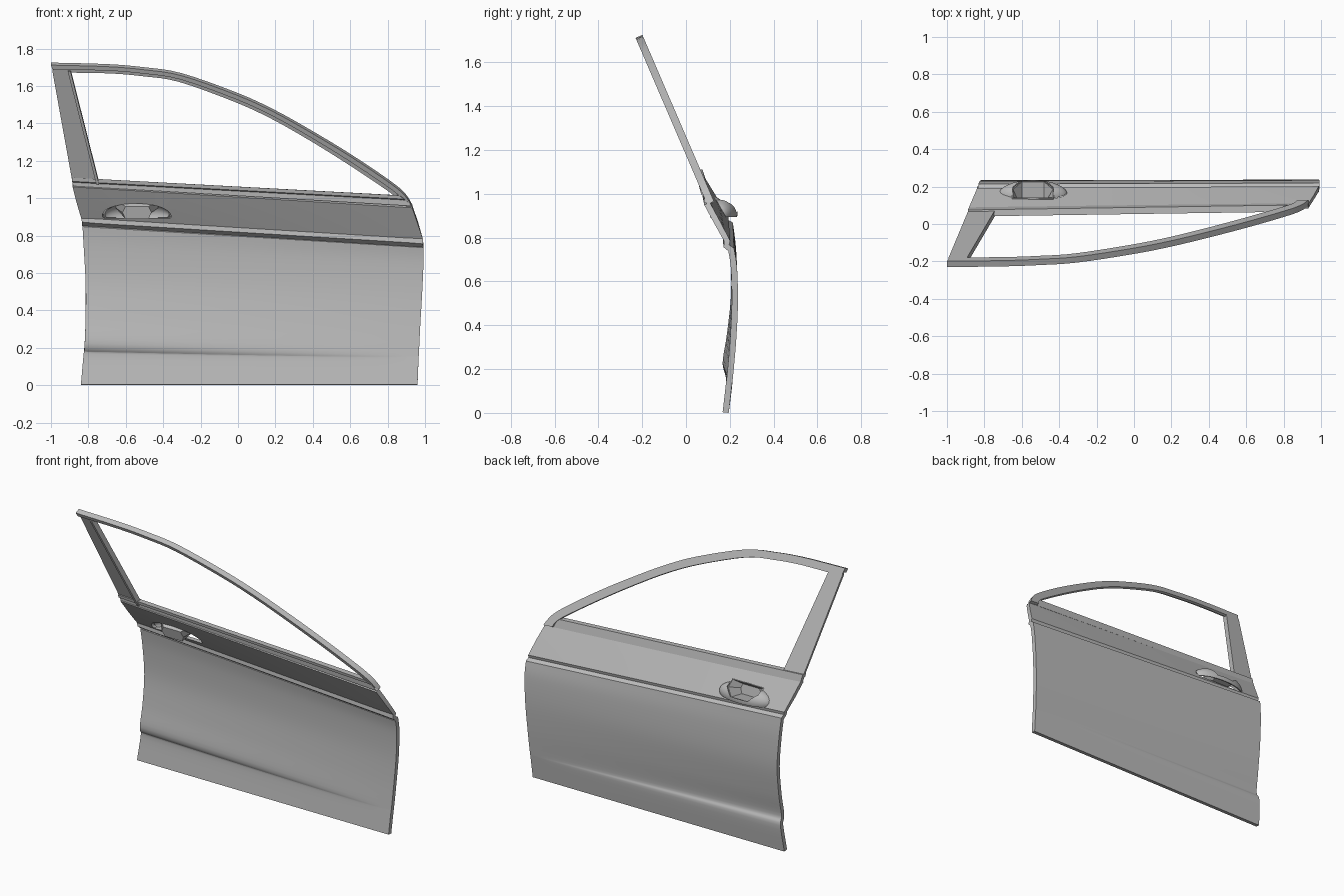
import bpy, bmesh
from mathutils import Vector, Matrix

old = bpy.data.objects.get("Cube")
if old:
    bpy.data.objects.remove(old)

grey = bpy.data.materials.new("plain grey")
grey.use_nodes = True
colour = (0.5, 0.5, 0.5, 1)
grey.diffuse_color = colour
grey.node_tree.nodes["Principled BSDF"].inputs["Base Color"].default_value = colour

INWARD = Vector((0, -0.92, -0.4))   # from the outer skin to the cabin


def add(name, bm):
    mesh = bpy.data.meshes.new(name)
    bmesh.ops.recalc_face_normals(bm, faces=bm.faces)
    bm.to_mesh(mesh)
    bm.free()
    mesh.materials.append(grey)
    obj = bpy.data.objects.new(name, mesh)
    bpy.context.collection.objects.link(obj)
    return obj


def loft(name, sections, cap=True, ring=True):
    """Skin a row of equal cross-sections."""
    bm = bmesh.new()
    rows = [[bm.verts.new(p) for p in s] for s in sections]
    n = len(rows[0])
    for a, b in zip(rows, rows[1:]):
        for i in range(n if ring else n - 1):
            j = (i + 1) % n
            bm.faces.new((a[i], a[j], b[j], b[i]))
    if cap:
        bm.faces.new(rows[0])
        bm.faces.new(rows[-1])
    return add(name, bm)


def spline(points, steps=4):
    """Smooth curve through points of any dimension."""
    pts = [points[0]] + points + [points[-1]]
    out = []
    for a, b, c, d in zip(pts, pts[1:], pts[2:], pts[3:]):
        for k in range(steps):
            t = k / steps
            out.append([q + 0.5 * t * (r - p + t * (2*p - 5*q + 4*r - s + t * (3*(q - r) + s - p)))
                        for p, q, r, s in zip(a, b, c, d)])
    return out + [list(points[-1])]


def cut(obj, cutter):
    mod = obj.modifiers.new("cut", 'BOOLEAN')
    mod.operation = 'DIFFERENCE'
    mod.solver = 'EXACT'
    mod.object = cutter
    cutter.hide_render = True


def thicken(obj, depth, offset=-1):
    mod = obj.modifiers.new("thickness", 'SOLIDIFY')
    mod.thickness = depth
    mod.offset = offset


def finish(obj, angle=0.5):
    """Apply the modifiers and smooth the gentle edges."""
    bpy.context.view_layer.update()
    graph = bpy.context.evaluated_depsgraph_get()
    mesh = bpy.data.meshes.new_from_object(obj.evaluated_get(graph))
    obj.modifiers.clear()
    obj.data = mesh
    bpy.ops.object.select_all(action='DESELECT')
    obj.select_set(True)
    bpy.context.view_layer.objects.active = obj
    bpy.ops.object.shade_smooth_by_angle(angle=angle)


# Door skin: rear edge x, y, z then front edge x, y, z, from the sill up
body = [
    (-.84, .195, 0, .96, .195, 0),
    (-.825, .214, .17, .965, .21, .13),
    (-.82, .195, .225, .967, .215, .17),
    (-.815, .215, .36, .975, .229, .33),
    (-.815, .234, .55, .985, .237, .5),
    (-.825, .229, .74, .992, .233, .66),
    (-.832, .214, .868, .992, .219, .752),
]
shoulder = [
    (-.834, .19, .882, .99, .197, .767),
    (-.838, .193, .9, .988, .202, .785),
    (-.862, .137, .99, .962, .155, .875),
    (-.884, .085, 1.075, .932, .108, .962),
]
COLUMNS = 24
grid = []
for r in spline(body, 5) + shoulder:
    rear, front = Vector(r[:3]), Vector(r[3:])
    grid.append([rear.lerp(front, i / COLUMNS) for i in range(COLUMNS + 1)])
skin = loft("door_skin", grid, cap=False, ring=False)
if sum(f.normal.y for f in skin.data.polygons) < 0:
    skin.data.flip_normals()
thicken(skin, 0.028)

# Window surround, lying on the leaning glass plane


def on_glass(x, z, depth=0):
    return Vector((x, 0.1 - 0.43 * (z - 1.03), z)) + INWARD * depth


FULL, THIN = 0.034, 0.016
# outer x, z then inner x, z along the roof rail
rail = [
    (-1, 1.725, -.985, 1.678), (-.7, 1.717, -.7, 1.674), (-.5, 1.7, -.505, 1.658),
    (-.3, 1.668, -.315, 1.628), (0, 1.562, -.02, 1.522), (.2, 1.47, .18, 1.43),
    (.4, 1.358, .378, 1.318), (.6, 1.237, .575, 1.196), (.8, 1.103, .765, 1.07),
    (.89, 1.03, .845, 1.01), (.932, .965, .87, .97),
]
sections = []
for ox, oz, ix, iz in spline(rail):
    mx, mz = (ox + ix) / 2, (oz + iz) / 2
    sections.append([on_glass(ox, oz), on_glass(ix, iz), on_glass(ix, iz, THIN),
                     on_glass(mx, mz, THIN), on_glass(mx, mz, FULL), on_glass(ox, oz, FULL)])
finish(loft("window_rail", sections))

sections = []
for ox, ix, z in ((-.993, -.895, 1.69), (-.884, -.742, 1.085)):
    lip = ix - 0.015
    sections.append([on_glass(ox, z), on_glass(ix, z), on_glass(ix, z, FULL),
                     on_glass(lip, z, FULL), on_glass(lip, z, THIN), on_glass(ox, z, THIN)])
finish(loft("rear_pillar", sections))

# Belt moulding under the window
finish(loft("belt_moulding", [
    [(-.882, .09, 1.065), (-.888, .075, 1.11), (-.888, .04, 1.11),
     (-.886, .045, 1.09), (-.886, .057, 1.085), (-.882, .062, 1.065)],
    [(.932, .112, .958), (.875, .102, 1.015), (.86, .066, 1.015),
     (.89, .07, .995), (.895, .082, .99), (.93, .083, .958)],
]))

# Handle bulge: part of an ellipsoid standing out of the shoulder


def ellipsoid(name, trim):
    bm = bmesh.new()
    bmesh.ops.create_uvsphere(bm, u_segments=40, v_segments=24, radius=1)
    bmesh.ops.transform(bm, verts=bm.verts, matrix=Matrix.Translation((-.54, .155, .91))
                        @ Matrix.Diagonal((.185, .08, .078, 1)))
    planes = [((0, .185, .893), (0, 0, 1))]
    if trim:
        planes.append(((0, .183, .893), (0, .87, .5)))
    for point, normal in planes:
        made = bmesh.ops.bisect_plane(bm, geom=bm.verts[:] + bm.edges[:] + bm.faces[:],
                                      plane_co=point, plane_no=normal, clear_inner=True)
        if not trim:
            bmesh.ops.holes_fill(bm, edges=[e for e in made["geom_cut"]
                                            if isinstance(e, bmesh.types.BMEdge)])
    return add(name, bm)


bulge = ellipsoid("handle_bulge", True)
if sum(f.normal.y for f in bulge.data.polygons) < 0:
    bulge.data.flip_normals()
hole = ellipsoid("handle_hole_cutter", False)
thicken(bulge, 0.01)

# Handle pocket: a tapered cup sunk into the bulge
rim = [Vector(p) for p in ((-.65, .138, .985), (-.43, .138, .985), (-.43, .185, .95),
                           (-.48, .226, .912), (-.6, .226, .912), (-.65, .185, .95))]
floor = [Vector(p) for p in ((-.6, .1, .955), (-.48, .1, .955), (-.465, .105, .925),
                             (-.48, .115, .892), (-.6, .115, .892), (-.615, .105, .925))]
outside = [p + Vector((0, .07, .07)) for p in rim]
pocket_cutter = loft("pocket_cutter", [floor, rim, outside])
pocket = loft("handle_pocket", [floor, rim], cap=False)
bm = bmesh.new()
bm.from_mesh(pocket.data)
bm.verts.ensure_lookup_table()
bm.faces.new(bm.verts[:len(floor)])
bmesh.ops.recalc_face_normals(bm, faces=bm.faces)
bm.to_mesh(pocket.data)
bm.free()
thicken(pocket, 0.008, 0)

cut(skin, hole)
cut(skin, pocket_cutter)
cut(bulge, pocket_cutter)
for part in (skin, bulge, pocket):
    finish(part)
for helper in (hole, pocket_cutter):
    bpy.data.objects.remove(helper)
